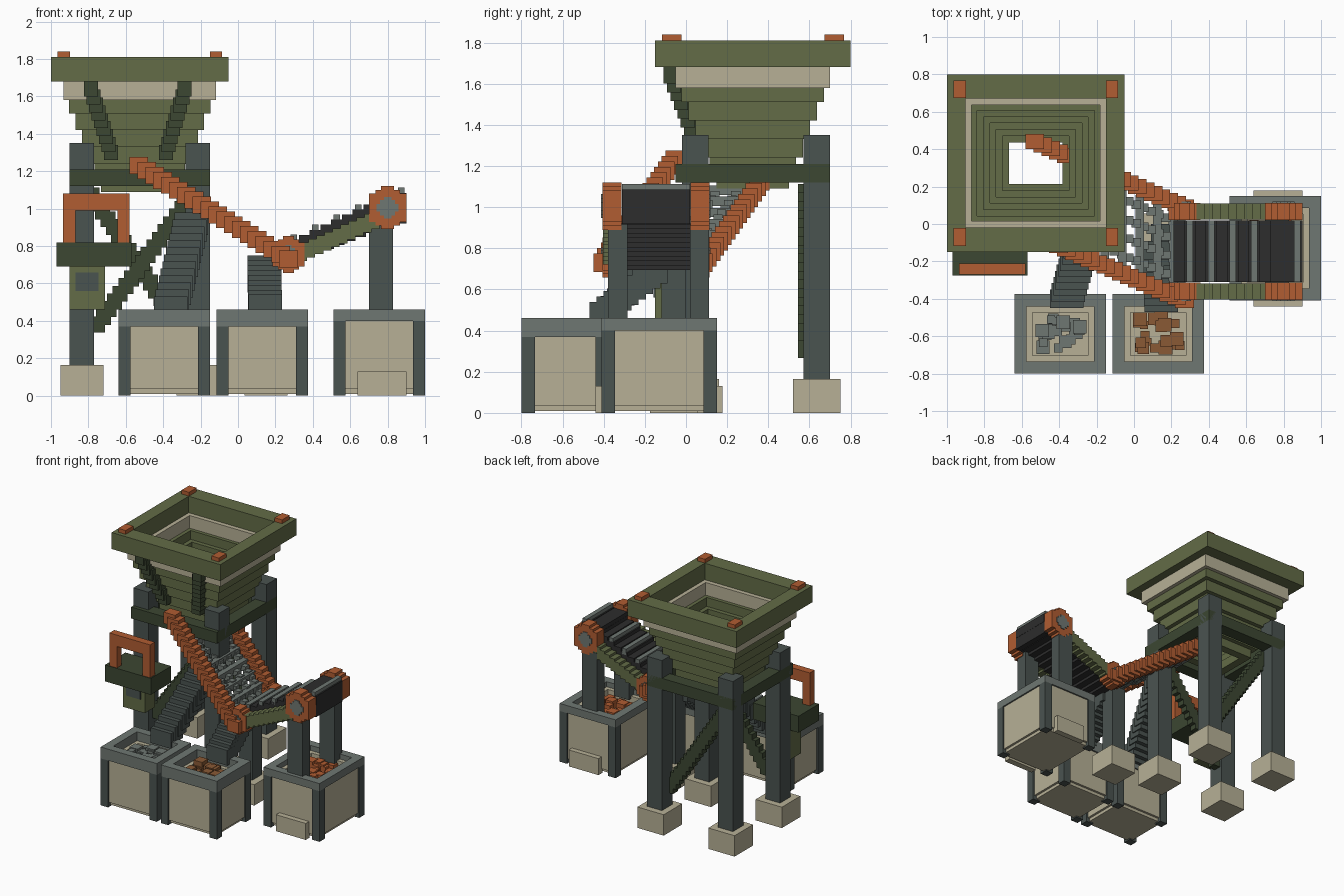
import bpy, bmesh, random
from mathutils import Vector, Matrix

random.seed(4)
old = bpy.data.objects.get("Cube")
if old:
    bpy.data.objects.remove(old, do_unlink=True)


def material(name, hexcode):
    rgb = [int(hexcode[i:i + 2], 16) / 255 for i in (0, 2, 4)]
    lin = [c / 12.92 if c <= 0.04045 else ((c + 0.055) / 1.055) ** 2.4 for c in rgb]
    m = bpy.data.materials.new(name)
    m.use_nodes = True
    m.diffuse_color = (*lin, 1)
    bsdf = next(n for n in m.node_tree.nodes if n.type == 'BSDF_PRINCIPLED')
    bsdf.inputs["Base Color"].default_value = (*lin, 1)
    return m


OLIVE = material("olive", "636C47")
DARK = material("dark_green", "3C4732")
BEIGE = material("beige", "B7B096")
SLATE = material("slate", "4A5350")
GREY = material("grey", "6F7772")
ORANGE = material("orange", "B15D32")
BLACK = material("black", "2D2D2D")
BROWN = material("brown", "8A5A35")


def boxes(name, mat, blocks):
    """One object from blocks given as (x0, x1, y0, y1, z0, z1)."""
    bm = bmesh.new()
    for x0, x1, y0, y1, z0, z1 in blocks:
        mx = Matrix.Translation(((x0 + x1) / 2, (y0 + y1) / 2, (z0 + z1) / 2))
        bmesh.ops.create_cube(bm, size=1, matrix=mx @ Matrix.Diagonal((x1 - x0, y1 - y0, z1 - z0, 1)))
    me = bpy.data.meshes.new(name)
    bm.to_mesh(me)
    bm.free()
    me.materials.append(mat)
    ob = bpy.data.objects.new(name, me)
    bpy.context.collection.objects.link(ob)
    return ob


def around(c, s):
    return (c[0] - s[0] / 2, c[0] + s[0] / 2, c[1] - s[1] / 2, c[1] + s[1] / 2,
            c[2] - s[2] / 2, c[2] + s[2] / 2)


def stair(p, q, n, size):
    """Row of blocks stepping from p to q."""
    p, q = Vector(p), Vector(q)
    return [around(p.lerp(q, i / (n - 1)), size) for i in range(n)]


def ring(x0, x1, y0, y1, z0, z1, wx, wy):
    """Four bars forming a rectangular frame."""
    return [(x0, x1, y0, y0 + wy, z0, z1), (x0, x1, y1 - wy, y1, z0, z1),
            (x0, x0 + wx, y0 + wy, y1 - wy, z0, z1), (x1 - wx, x1, y0 + wy, y1 - wy, z0, z1)]


# Hopper: rim, lip and stepped funnel
CX, CY = -0.525, 0.325


def hopper_ring(name, mat, hx, hy, z0, z1, wx, wy):
    boxes(name, mat, ring(CX - hx, CX + hx, CY - hy, CY + hy, z0, z1, wx, wy))


hopper_ring("hopper_rim", OLIVE, 0.475, 0.475, 1.68, 1.81, 0.10, 0.13)
hopper_ring("hopper_lip", BEIGE, 0.408, 0.375, 1.58, 1.68, 0.065, 0.065)
levels = [1.58, 1.51, 1.42, 1.33, 1.24, 1.16, 1.09]
for i in range(6):
    hx = 0.378 - 0.034 * i
    hopper_ring(f"hopper_step_{i + 1}", OLIVE, hx, hx - 0.032, levels[i + 1], levels[i], 0.064, 0.064)
hopper_ring("support_frame", DARK, 0.375, 0.375, 1.12, 1.21, 0.10, 0.10)
boxes("rim_corner_caps", ORANGE, [around((CX + sx * 0.407, CY + sy * 0.395, 1.82), (0.065, 0.095, 0.04))
                                  for sx in (-1, 1) for sy in (-1, 1)])
boxes("hopper_straps", DARK,
      stair((-0.785, -0.075, 1.64), (-0.68, 0.06, 1.30), 9, (0.075, 0.07, 0.08))
      + stair((-0.285, -0.075, 1.64), (-0.385, 0.06, 1.30), 9, (0.075, 0.07, 0.08)))

# Tower legs, feet and braces
legs = [(x, y) for x in (-0.835, -0.215) for y in (0.045, 0.635)]
boxes("tower_legs", SLATE, [around((x, y, 0.755), (0.13, 0.13, 1.19)) for x, y in legs])
boxes("tower_feet", BEIGE, [around((x, y, 0.0825), (0.23, 0.23, 0.165)) for x, y in legs])
boxes("front_brace", DARK, stair((-0.75, 0.06, 0.38), (-0.27, 0.06, 1.04), 17, (0.08, 0.06, 0.085)))
boxes("back_brace", DARK, stair((-0.27, 0.575, 0.31), (-0.78, 0.575, 1.07), 19, (0.08, 0.06, 0.085)))

# Control station on the front leg
boxes("control_box", OLIVE, [(-0.90, -0.71, -0.15, -0.02, 0.46, 0.70)])
boxes("control_screen", SLATE, [(-0.87, -0.745, -0.157, -0.15, 0.56, 0.66)])
boxes("control_platform", DARK, [(-0.97, -0.57, -0.275, -0.02, 0.69, 0.82)])
boxes("platform_handle", ORANGE, [(-0.935, -0.58, -0.27, -0.21, 0.99, 1.08),
                                  (-0.935, -0.87, -0.27, -0.21, 0.79, 0.99),
                                  (-0.645, -0.58, -0.27, -0.21, 0.79, 0.99)])

# Sloping sorting screen between two stepped rails
boxes("screen_rail_front", ORANGE, stair((-0.53, -0.06, 1.23), (0.27, -0.41, 0.73), 20, (0.10, 0.08, 0.09)))
boxes("screen_rail_back", ORANGE, stair((-0.53, 0.44, 1.23), (0.27, 0.09, 0.73), 20, (0.10, 0.08, 0.09)))
top, low = Vector((-0.53, 0.19, 1.19)), Vector((0.25, -0.15, 0.74))
boxes("screen_crossbars", GREY, [around(top.lerp(low, t), (0.045, 0.42, 0.045))
                                 for t in (0.24, 0.36, 0.48, 0.60, 0.72, 0.84, 0.95)])
bars = []
for k in (-0.15, -0.05, 0.05, 0.15):
    off = Vector((0, k, 0))
    bars += stair(top.lerp(low, 0.24) + off, low + off, 16, (0.05, 0.045, 0.04))
boxes("screen_long_bars", GREY, bars)

# Discharge chutes and the screen post
boxes("chute_right", SLATE, stair((-0.25, 0.0, 0.92), (-0.36, -0.40, 0.47), 13, (0.18, 0.10, 0.12)))
boxes("chute_middle", SLATE, stair((0.14, -0.14, 0.69), (0.145, -0.42, 0.48), 9, (0.18, 0.10, 0.12)))
boxes("screen_post", SLATE, [around((0.15, -0.06, 0.44), (0.12, 0.12, 0.58))])
boxes("screen_post_foot", BEIGE, [around((0.15, -0.06, 0.0825), (0.23, 0.23, 0.165))])

# Conveyor belt with raised cleats
Y0, Y1 = -0.31, 0.02
black, cleats = [], []
for i in range(12):
    x = 0.24 + 0.0575 * i
    z = min(0.82 + 0.47 * (x - 0.27), 1.085)
    black.append((x - 0.029, x + 0.029, Y0, Y1, z - 0.07, z))
    if i % 2:
        cleats.append((x - 0.018, x + 0.018, Y0, Y1, z - 0.02, z + 0.028))
black += stair((0.25, -0.145, 0.72), (0.82, -0.145, 0.94), 11, (0.07, 0.33, 0.05))
black.append((0.73, 0.90, Y0, Y1, 0.92, 1.08))
boxes("conveyor_belt", BLACK, black)
boxes("belt_cleats", GREY, cleats)
rails, wheels, hubs = [], [], []
for y, out in ((-0.36, -1), (0.067, 1)):
    rails += stair((0.33, y, 0.76), (0.76, y, 0.95), 11, (0.08, 0.085, 0.08))
    for x, z in ((0.80, 1.005), (0.27, 0.755)):
        k = 1 if x > 0.5 else 0.85
        for w, h in ((0.20, 0.15), (0.07, 0.23), (0.13, 0.19)):
            wheels.append(around((x, y, z), (w * k, 0.092, h * k)))
        for w, h in ((0.13, 0.045), (0.045, 0.13), (0.09, 0.09)):
            hubs.append(around((x, y + out * 0.048, z), (w * k * 0.9, 0.008, h * k * 0.9)))
boxes("conveyor_side_rails", OLIVE, rails)
boxes("conveyor_end_wheels", ORANGE, wheels)
boxes("conveyor_hubs", GREY, hubs)
boxes("conveyor_posts", SLATE, [(0.70, 0.83, -0.38, -0.285, 0.40, 0.92), (0.70, 0.83, 0.02, 0.112, 0.40, 0.92)])


# Collection bins with rubble
def bin_box(name, x0, x1, y0, y1, rim, mat):
    e, c = 0.012, 0.065
    boxes(name + "_walls", BEIGE, ring(x0 + e, x1 - e, y0 + e, y1 - e, 0.035, rim + 0.02, 0.085, 0.085)
          + [(x0 + 0.03, x1 - 0.03, y0 + 0.03, y1 - 0.03, 0.01, 0.35)])
    boxes(name + "_corner_posts", SLATE, [(a, a + c, b, b + c, 0, rim)
                                          for a in (x0, x1 - c) for b in (y0, y1 - c)])
    boxes(name + "_rim", GREY, ring(x0, x1, y0, y1, rim, 0.46, c, c))
    lumps = []
    for _ in range(22):
        s = random.uniform(0.04, 0.075)
        p = (random.uniform(x0 + 0.13, x1 - 0.13), random.uniform(y0 + 0.13, y1 - 0.13),
             0.355 + random.uniform(0, 0.04))
        lumps.append(around(p, (s, s, s)))
    boxes(name + "_rubble", mat, lumps)


bin_box("right_bin", -0.64, -0.15, -0.80, -0.375, 0.37, GREY)
bin_box("middle_bin", -0.115, 0.375, -0.80, -0.375, 0.37, BROWN)
bin_box("left_bin", 0.51, 1.0, -0.41, 0.15, 0.40, ORANGE)
boxes("left_bin_kick_plates", BEIGE, [(0.64, 0.90, -0.44, -0.39, 0, 0.13), (0.64, 0.90, 0.13, 0.178, 0, 0.13)])
